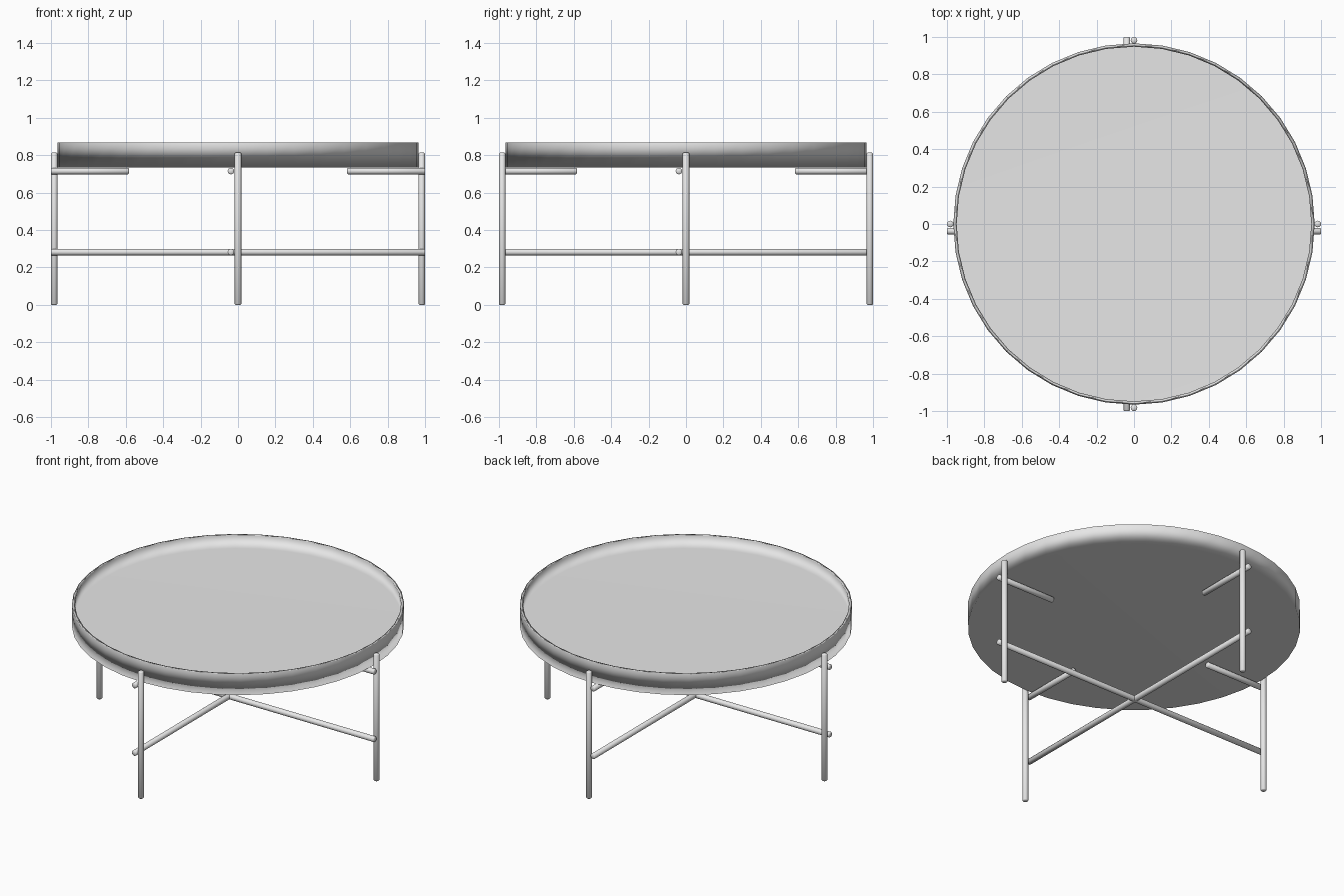
import bpy
import bmesh
import math
from mathutils import Vector

cube = bpy.data.objects.get("Cube")
if cube:
    bpy.data.objects.remove(cube, do_unlink=True)

# Single painted-metal colour
GREY = (0.8, 0.8, 0.8, 1.0)
metal = bpy.data.materials.new("light_grey_metal")
metal.use_nodes = True
metal.diffuse_color = GREY
metal.node_tree.nodes["Principled BSDF"].inputs["Base Color"].default_value = GREY

TUBE = 0.0175     # tube radius
REACH = 0.9825    # leg distance from the centre
OFFSET = -0.038   # bars run beside the legs
LOW, HIGH = 0.282, 0.715


def add_object(name, bm):
    bmesh.ops.recalc_face_normals(bm, faces=bm.faces)
    for face in bm.faces:
        face.smooth = True
    mesh = bpy.data.meshes.new(name)
    bm.to_mesh(mesh)
    bm.free()
    mesh.materials.append(metal)
    obj = bpy.data.objects.new(name, mesh)
    bpy.context.collection.objects.link(obj)
    return obj


def lathe(name, profile, sides):
    """Revolve (radius, height) pairs about z and close both ends."""
    bm = bmesh.new()
    rings = []
    for r, z in profile:
        angles = [math.tau * i / sides for i in range(sides)]
        rings.append([bm.verts.new((r * math.cos(a), r * math.sin(a), z)) for a in angles])
    for a, b in zip(rings, rings[1:]):
        for i in range(sides):
            j = (i + 1) % sides
            bm.faces.new((a[i], a[j], b[j], b[i]))
    bm.faces.new(rings[0])
    bm.faces.new(rings[-1])
    return add_object(name, bm)


def tube(name, start, end):
    """Round bar with softened ends between two points."""
    start, end = Vector(start), Vector(end)
    length = (end - start).length
    soft = TUBE * 0.25
    obj = lathe(name, [(TUBE - soft, 0), (TUBE, soft),
                       (TUBE, length - soft), (TUBE - soft, length)], 16)
    obj.location = start
    obj.rotation_euler = (end - start).to_track_quat("Z", "Y").to_euler()
    return obj


# Round tray: underside, outer wall, rim, inner wall and recessed floor
tray = lathe("tray", [(0.966, 0.734), (0.966, 0.867), (0.948, 0.867), (0.948, 0.783)], 40)
tray.modifiers.new("soft_shading", "WEIGHTED_NORMAL").mode = "FACE_AREA"

# Four legs, each with a short upper bracket reaching under the tray
for side, dx, dy in (("left", 1, 0), ("right", -1, 0), ("back", 0, 1), ("front", 0, -1)):
    x, y = dx * REACH, dy * REACH
    tube(side + "_leg", (x, y, 0), (x, y, 0.813))
    shift = Vector((OFFSET * abs(dy), OFFSET * abs(dx), HIGH))
    direction = Vector((dx, dy, 0))
    tube(side + "_tray_bracket", shift + direction * 0.584, shift + direction)

# Crossed lower stretchers
tube("crosswise_stretcher", (-1, OFFSET, LOW), (1, OFFSET, LOW))
tube("lengthwise_stretcher", (OFFSET, -1, LOW), (OFFSET, 1, LOW))
